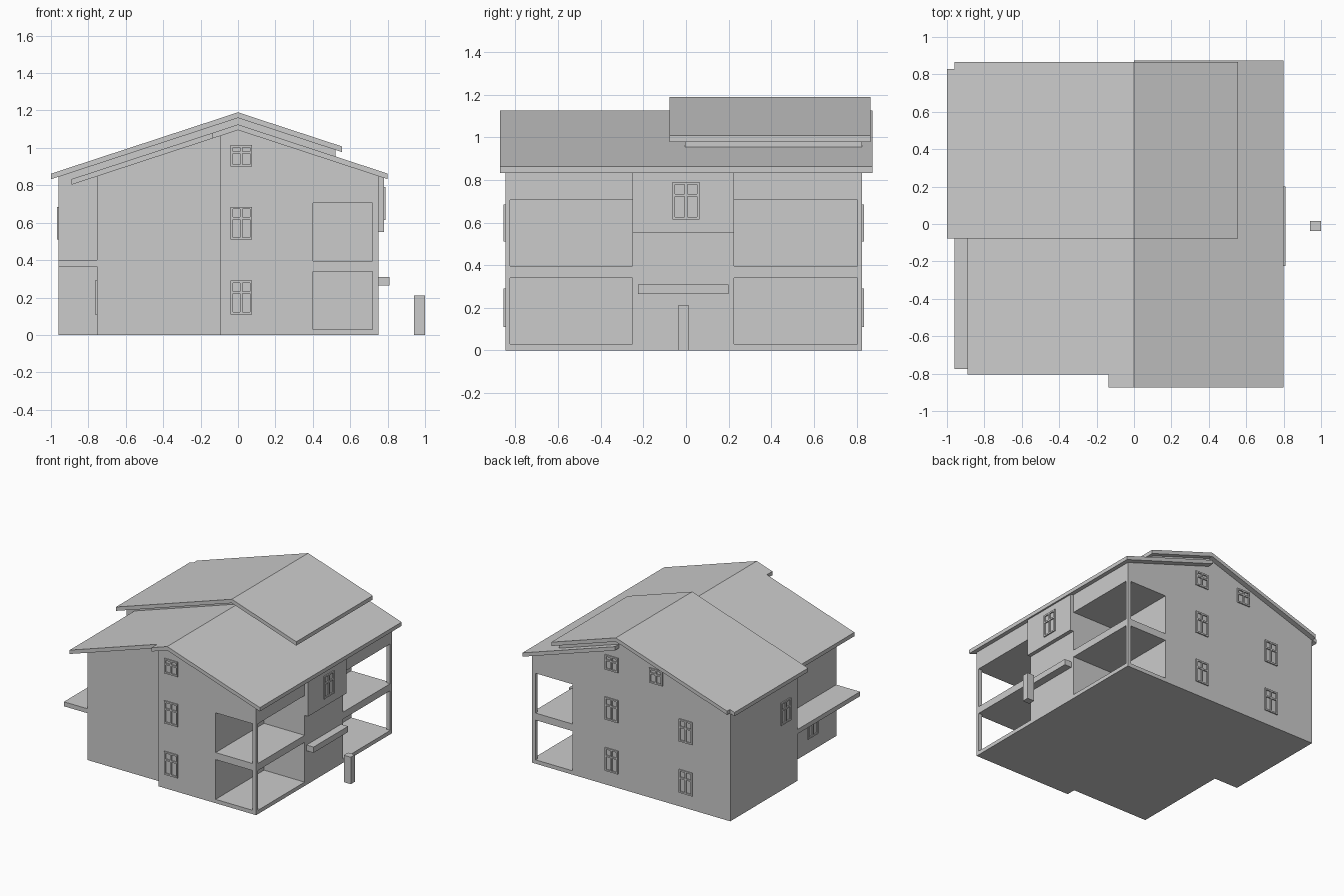
import bpy, bmesh
from mathutils import Vector

if "Cube" in bpy.data.objects:
    bpy.data.objects.remove(bpy.data.objects["Cube"])

mat = bpy.data.materials.new("plain grey")
mat.diffuse_color = (0.6, 0.6, 0.6, 1)
mat.use_nodes = True
mat.node_tree.nodes["Principled BSDF"].inputs["Base Color"].default_value = mat.diffuse_color

S = 0.328            # roof slope
MAIN, UPPER = 1.125, 1.19   # ridge heights
T = 0.03             # roof thickness


def prism(name, profile, y0, y1):
    """Extrude an x-z profile from y0 to y1."""
    bm = bmesh.new()
    f = bm.faces.new([bm.verts.new((x, y0, z)) for x, z in profile])
    r = bmesh.ops.extrude_face_region(bm, geom=[f])
    vs = [g for g in r["geom"] if isinstance(g, bmesh.types.BMVert)]
    bmesh.ops.translate(bm, verts=vs, vec=(0, y1 - y0, 0))
    bmesh.ops.recalc_face_normals(bm, faces=bm.faces)
    me = bpy.data.meshes.new(name)
    bm.to_mesh(me)
    bm.free()
    me.materials.append(mat)
    ob = bpy.data.objects.new(name, me)
    bpy.context.collection.objects.link(ob)
    return ob


def box(name, x0, x1, y0, y1, z0, z1):
    return prism(name, [(x0, z0), (x1, z0), (x1, z1), (x0, z1)], y0, y1)


def line(ridge, xs):
    return [(x, ridge - S * abs(x)) for x in xs]


def roof(name, ridge, xs, y0, y1):
    prism(name, line(ridge, xs) + line(ridge - T, xs[::-1]), y0, y1)


# walls
body = prism("main_house", [(-0.095, 0), (0.75, 0)] +
             line(MAIN - T, [0.75, 0, -0.095]), -0.847, 0.825)
prism("front_left_wing", [(-0.755, 0), (-0.095, 0)] +
      line(MAIN - T, [-0.095, -0.755]), -0.775, 0)
prism("back_left_block", [(-0.96, 0), (-0.095, 0)] +
      line(MAIN - T, [-0.095, 0, 0.52]) +
      line(UPPER - T, [0.52, 0, -0.96]), -0.005, 0.825)

# open corner balconies cut from the main house
cutters = []
for z0, z1 in ((0.03, 0.34), (0.395, 0.705)):
    for ya, yb, yout in ((-0.25, -0.825, -1), (0.225, 0.805, 1)):
        cutters.append(box("cutter", 0.40, 0.72, min(ya, yout), max(ya, yout), z0, z1))
        cutters.append(box("cutter", 0.40, 1.0, min(ya, yb), max(ya, yb), z0, z1))
bpy.context.view_layer.objects.active = body
for c in cutters:
    m = body.modifiers.new("opening", "BOOLEAN")
    m.operation, m.solver, m.object = "DIFFERENCE", "EXACT", c
    bpy.ops.object.modifier_apply(modifier=m.name)
    bpy.data.objects.remove(c)

# bay over the entrance, canopy, post and side balcony slab
prism("entrance_bay", [(0.74, 0.55), (0.78, 0.55)] +
      line(MAIN - T, [0.78, 0.74]), -0.25, 0.225)
box("entrance_canopy", 0.745, 0.81, -0.225, 0.2, 0.265, 0.31)
box("entrance_post", 0.94, 1.0, -0.038, 0.015, 0, 0.21)
box("side_balcony_slab", -0.96, -0.75, -0.775, 0, 0.365, 0.40)

# roofs
roof("main_roof_right", MAIN, [0, 0.80], -0.873, 0.875)
roof("main_roof_front_strip", MAIN, [-0.135, 0], -0.873, 0.0)
roof("main_roof_left", MAIN, [-0.89, -0.135], -0.805, 0.0)
roof("upper_roof", UPPER, [-0.96, 0, 0.557], -0.077, 0.865)
roof("upper_roof_eave", UPPER, [-1.0, -0.96], -0.077, 0.83)


def window(name, axis, wall, out, a0, a1, z0, z1):
    """Thin raised frame with a mullion and a transom."""
    w, am, zm = 0.012, (a0 + a1) / 2, z0 + (z1 - z0) * 0.65
    bars = [(a0, a0 + w, z0, z1), (a1 - w, a1, z0, z1),
            (a0 + w, a1 - w, z0, z0 + w), (a0 + w, a1 - w, z1 - w, z1),
            (am - w / 2, am + w / 2, z0 + w, z1 - w),
            (a0 + w, am - w / 2, zm - w / 2, zm + w / 2),
            (am + w / 2, a1 - w, zm - w / 2, zm + w / 2)]
    d0, d1 = sorted((wall - out * 0.002, wall + out * 0.009))
    for p, q, r, s in bars:
        if axis == "y":
            box(name, p, q, d0, d1, r, s)
        else:
            box(name, d0, d1, p, q, r, s)


# windows
LOW, MID, TOP = (0.11, 0.29), (0.51, 0.685), (0.90, 1.015)
for z in (LOW, MID, TOP):
    window("front_window", "y", -0.847, -1, -0.04, 0.075, *z)
    window("back_window", "y", 0.825, 1, 0.007, 0.12, *z)
for z in (LOW, MID):
    window("back_window", "y", 0.825, 1, -0.635, -0.52, *z)
window("back_attic_window", "y", 0.825, 1, -0.378, -0.265, *TOP)
window("left_window", "x", -0.96, -1, 0.085, 0.205, *MID)
window("left_low_window", "x", -0.755, -1, -0.54, -0.42, *LOW)
window("bay_window", "x", 0.78, 1, -0.063, 0.063, 0.615, 0.79)
